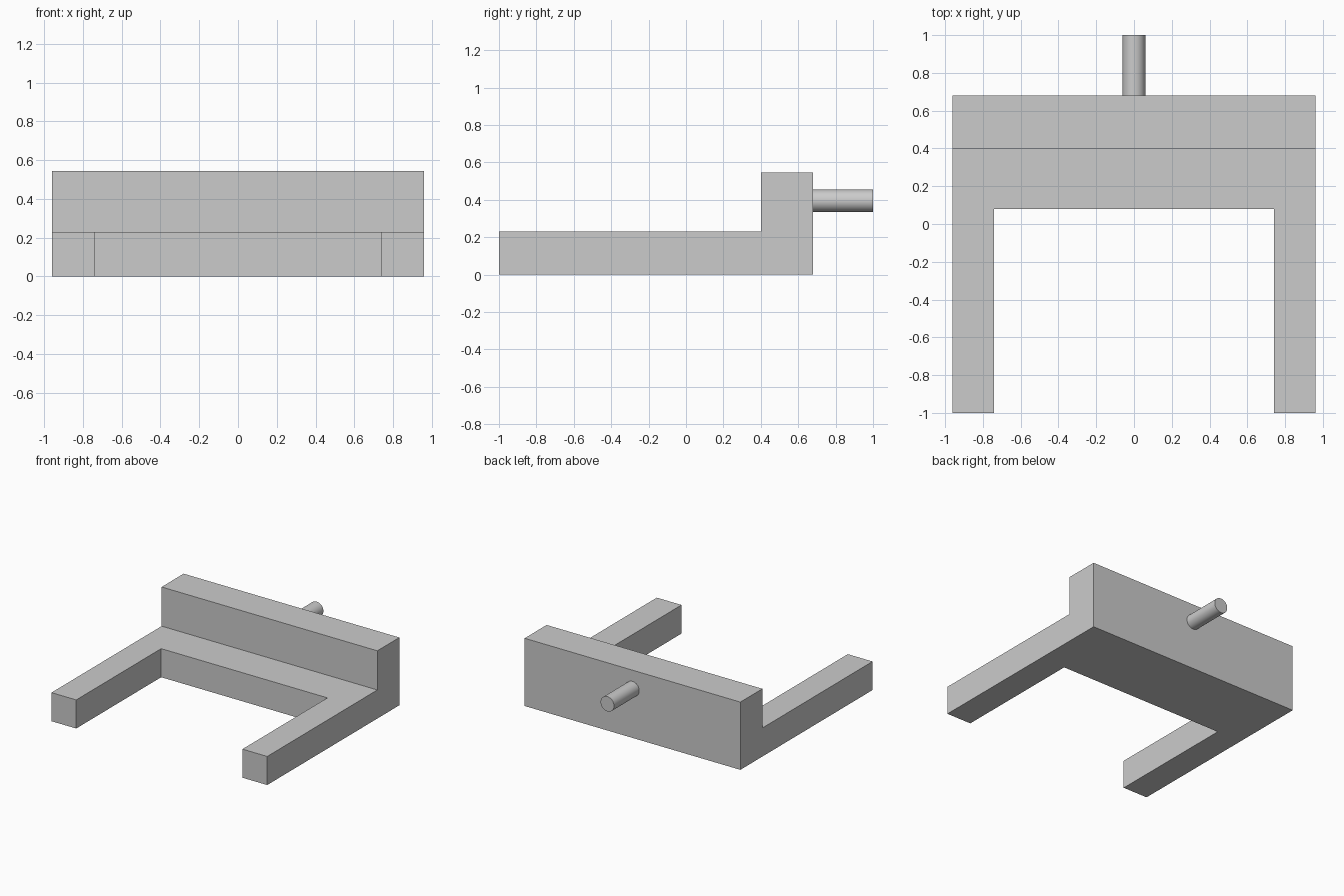
import bpy
import math

# Remove the default cube
default = bpy.data.objects.get("Cube")
if default:
    bpy.data.objects.remove(default, do_unlink=True)

# Single plain grey
grey = bpy.data.materials.new("light_grey")
grey.use_nodes = True
colour = (0.6, 0.6, 0.6, 1.0)
grey.diffuse_color = colour
grey.node_tree.nodes["Principled BSDF"].inputs["Base Color"].default_value = colour

HALF_WIDTH, INNER = 0.96, 0.74
FRONT, NOTCH, STEP, BACK = -1.0, 0.08, 0.40, 0.68
LOW, HIGH = 0.23, 0.545
PIN_R, PIN_Z, PIN_END = 0.06, 0.395, 1.0


def side_prism(name, profile, half):
    """Sweep a (y, z) outline across x from -half to +half."""
    n = len(profile)
    verts = [(x, y, z) for x in (-half, half) for y, z in profile]
    faces = [list(range(n))[::-1], list(range(n, 2 * n))]
    faces += [[i, (i + 1) % n, n + (i + 1) % n, n + i] for i in range(n)]
    mesh = bpy.data.meshes.new(name)
    mesh.from_pydata(verts, [], faces)
    obj = bpy.data.objects.new(name, mesh)
    bpy.context.collection.objects.link(obj)
    mesh.materials.append(grey)
    return obj


# Fork body: stepped side profile with the gap between the arms cut out
body = side_prism("fork_body", [(FRONT, 0), (BACK, 0), (BACK, HIGH),
                                (STEP, HIGH), (STEP, LOW), (FRONT, LOW)], HALF_WIDTH)
gap = side_prism("gap_cutter", [(FRONT - 1, -1), (NOTCH, -1),
                                (NOTCH, 1), (FRONT - 1, 1)], INNER)
gap.hide_render = True
cut = body.modifiers.new("arm_gap", "BOOLEAN")
cut.operation = "DIFFERENCE"
cut.solver = "EXACT"
cut.object = gap
bpy.context.view_layer.objects.active = body
bpy.ops.object.modifier_apply(modifier=cut.name)
bpy.data.objects.remove(gap, do_unlink=True)

# Round pin sticking out of the back wall
bpy.ops.mesh.primitive_cylinder_add(
    vertices=32, radius=PIN_R, depth=PIN_END - BACK,
    location=(0, (PIN_END + BACK) / 2, PIN_Z), rotation=(math.pi / 2, 0, 0))
pin = bpy.context.object
pin.name = "rear_pin"
pin.data.materials.append(grey)
bpy.ops.object.shade_smooth_by_angle(angle=math.radians(40))
